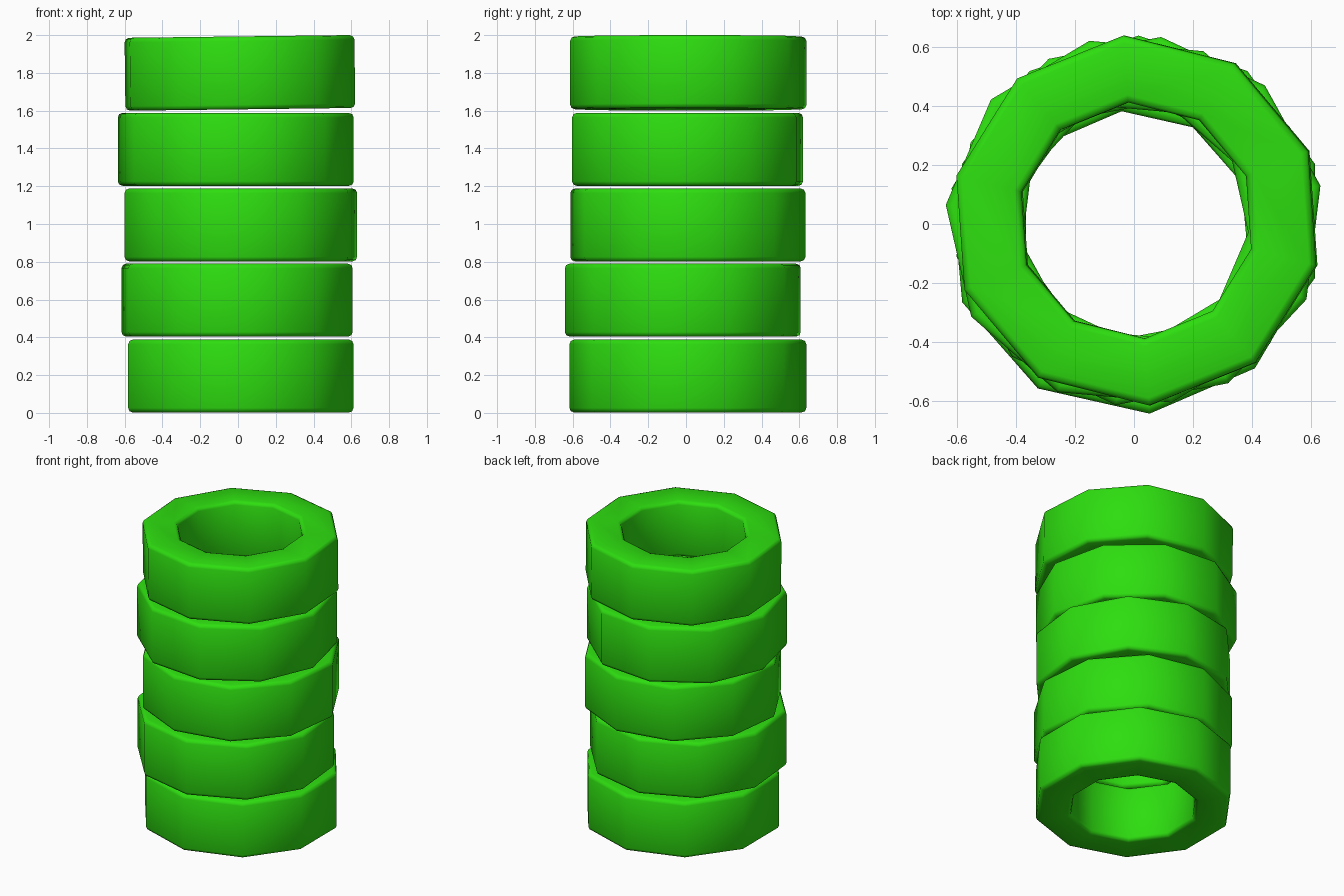
import bpy
import bmesh
from math import radians, sin, cos, tau

cube = bpy.data.objects.get("Cube")
if cube:
    bpy.data.objects.remove(cube, do_unlink=True)

SIDES = 10
OUTER, INNER, HEIGHT = 0.627, 0.40, 0.386

green = bpy.data.materials.new("bright_green")
green.use_nodes = True
colour = (0.027, 0.73, 0.005, 1)
green.diffuse_color = colour
green.node_tree.nodes["Principled BSDF"].inputs["Base Color"].default_value = colour


def make_tyre(name, x, y, z, turn, tilt=0):
    """Ten-sided ring with rounded rims, centred at x, y, z."""
    bm = bmesh.new()
    h = HEIGHT / 2
    profile = [(OUTER, -h), (OUTER, h), (INNER, h), (INNER, -h)]
    rings = []
    for i in range(SIDES):
        a = tau * i / SIDES + radians(turn)
        rings.append([bm.verts.new((r * cos(a), r * sin(a), pz)) for r, pz in profile])
    for i in range(SIDES):
        a, b = rings[i], rings[(i + 1) % SIDES]
        for j in range(4):
            k = (j + 1) % 4
            bm.faces.new((a[j], b[j], b[k], a[k]))
    bmesh.ops.recalc_face_normals(bm, faces=bm.faces)
    for f in bm.faces:
        f.smooth = True
    mesh = bpy.data.meshes.new(name)
    bm.to_mesh(mesh)
    bm.free()
    mesh.materials.append(green)
    ob = bpy.data.objects.new(name, mesh)
    bpy.context.collection.objects.link(ob)
    ob.location = (x, y, z)
    ob.rotation_euler.y = radians(tilt)
    # Round only the rims, not the upright corners
    bevel = ob.modifiers.new("rounded_rims", "BEVEL")
    bevel.width = 0.024
    bevel.segments = 2
    bevel.limit_method = "ANGLE"
    bevel.angle_limit = radians(60)


# Tyres from the ground up, each shifted and turned a little
make_tyre("bottom_tyre", 0.015, 0.010, 0.195, 18)
make_tyre("second_tyre", -0.005, -0.017, 0.597, 23.3)
make_tyre("third_tyre", 0.015, 0.010, 0.995, 11)
make_tyre("fourth_tyre", -0.012, 0.008, 1.395, -5.2)
make_tyre("top_tyre", 0.010, 0.012, 1.8, 22, tilt=-0.7)
